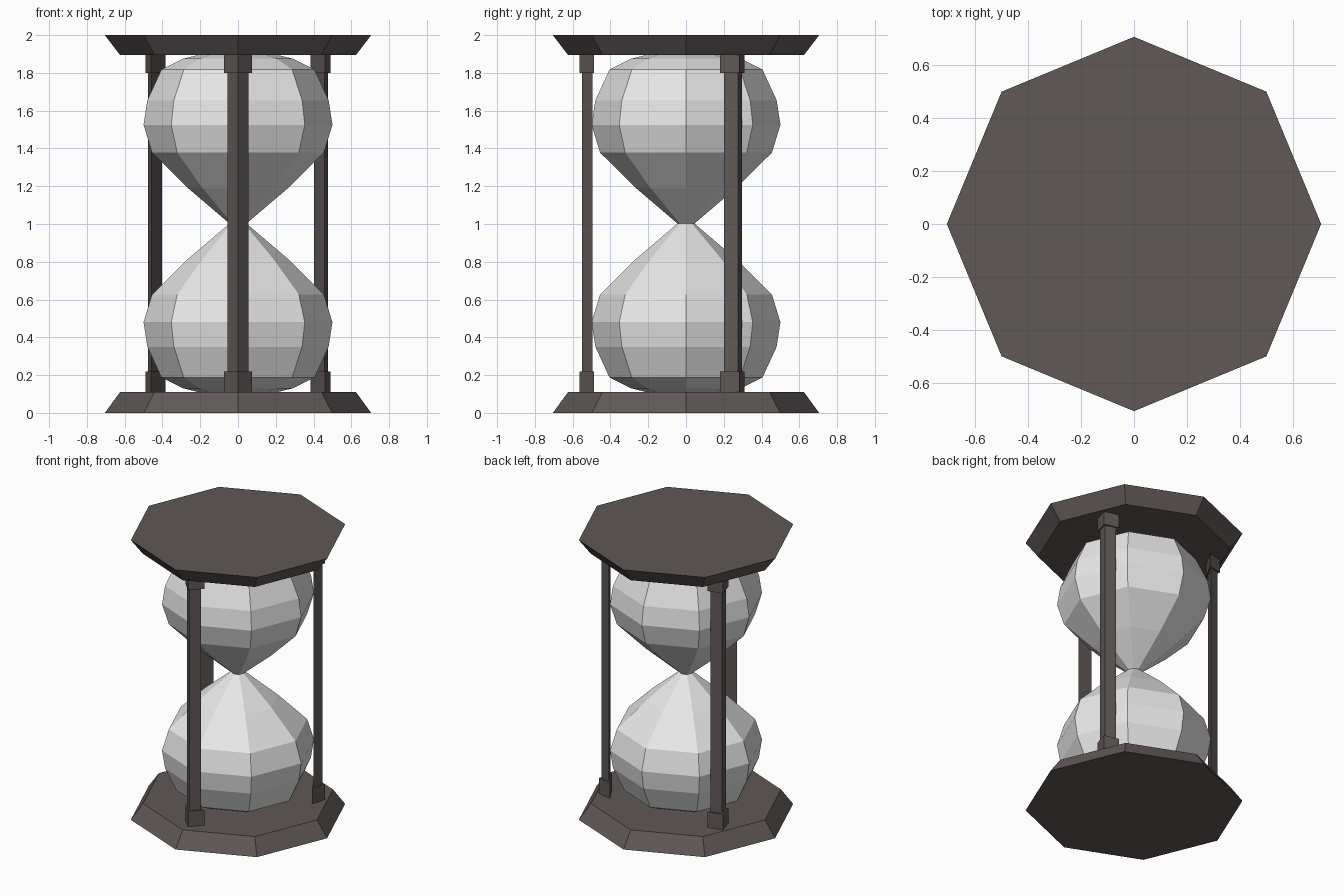
import bpy, bmesh
from math import sin, cos, pi, radians

if "Cube" in bpy.data.objects:
    bpy.data.objects.remove(bpy.data.objects["Cube"])


def material(name, rgb):
    m = bpy.data.materials.new(name)
    m.diffuse_color = (*rgb, 1.0)
    m.use_nodes = True
    m.node_tree.nodes["Principled BSDF"].inputs["Base Color"].default_value = m.diffuse_color
    return m


WOOD = material("dark wood", (0.115, 0.098, 0.093))
GLASS = material("pale glass", (0.80, 0.80, 0.80))


def loft(name, rings, mat):
    """Join equal-sized rings of points with quads and cap both ends."""
    bm = bmesh.new()
    loops = [[bm.verts.new(p) for p in ring] for ring in rings]
    n = len(loops[0])
    for a, b in zip(loops, loops[1:]):
        for i in range(n):
            j = (i + 1) % n
            bm.faces.new((a[i], a[j], b[j], b[i]))
    bm.faces.new(loops[0])
    bm.faces.new(loops[-1])
    bmesh.ops.recalc_face_normals(bm, faces=bm.faces)
    mesh = bpy.data.meshes.new(name)
    bm.to_mesh(mesh)
    bm.free()
    mesh.materials.append(mat)
    obj = bpy.data.objects.new(name, mesh)
    bpy.context.collection.objects.link(obj)
    return obj


def octagon(r, z):
    return [(r * cos(i * pi / 4), r * sin(i * pi / 4), z) for i in range(8)]


def wedge(name, inner, outer, half, z0, z1, angle):
    """Triangular prism with its sharp corner pointing away from the axis."""
    c, s = cos(angle), sin(angle)
    tri = [(outer, 0), (inner, half), (inner, -half)]
    rings = [[(u * c - v * s, u * s + v * c, z) for u, v in tri] for z in (z0, z1)]
    loft(name, rings, WOOD)


# Bevelled octagonal end plates
loft("bottom_plate", [octagon(0.705, 0), octagon(0.625, 0.11)], WOOD)
loft("top_plate", [octagon(0.625, 1.895), octagon(0.705, 2.0)], WOOD)

# Glass bulbs: one profile, mirrored about the neck
profile = [(0.21, 0.11), (0.29, 0.13), (0.405, 0.187), (0.48, 0.35),
           (0.50, 0.48), (0.455, 0.627), (0.265, 0.815)]
rings = [octagon(r, z) for r, z in profile]
rings.append(octagon(0.045, 1.0025))
rings += [octagon(r, 2.005 - z) for r, z in reversed(profile)]
loft("glass_bulbs", rings, GLASS)

# Three posts with a block at each end
for label, deg in (("front", -90), ("right", 30), ("left", 150)):
    a = radians(deg)
    wedge(label + "_post", 0.496, 0.55, 0.055, 0.11, 1.895, a)
    wedge(label + "_foot_block", 0.488, 0.565, 0.075, 0.11, 0.22, a)
    wedge(label + "_head_block", 0.488, 0.565, 0.075, 1.80, 1.895, a)
